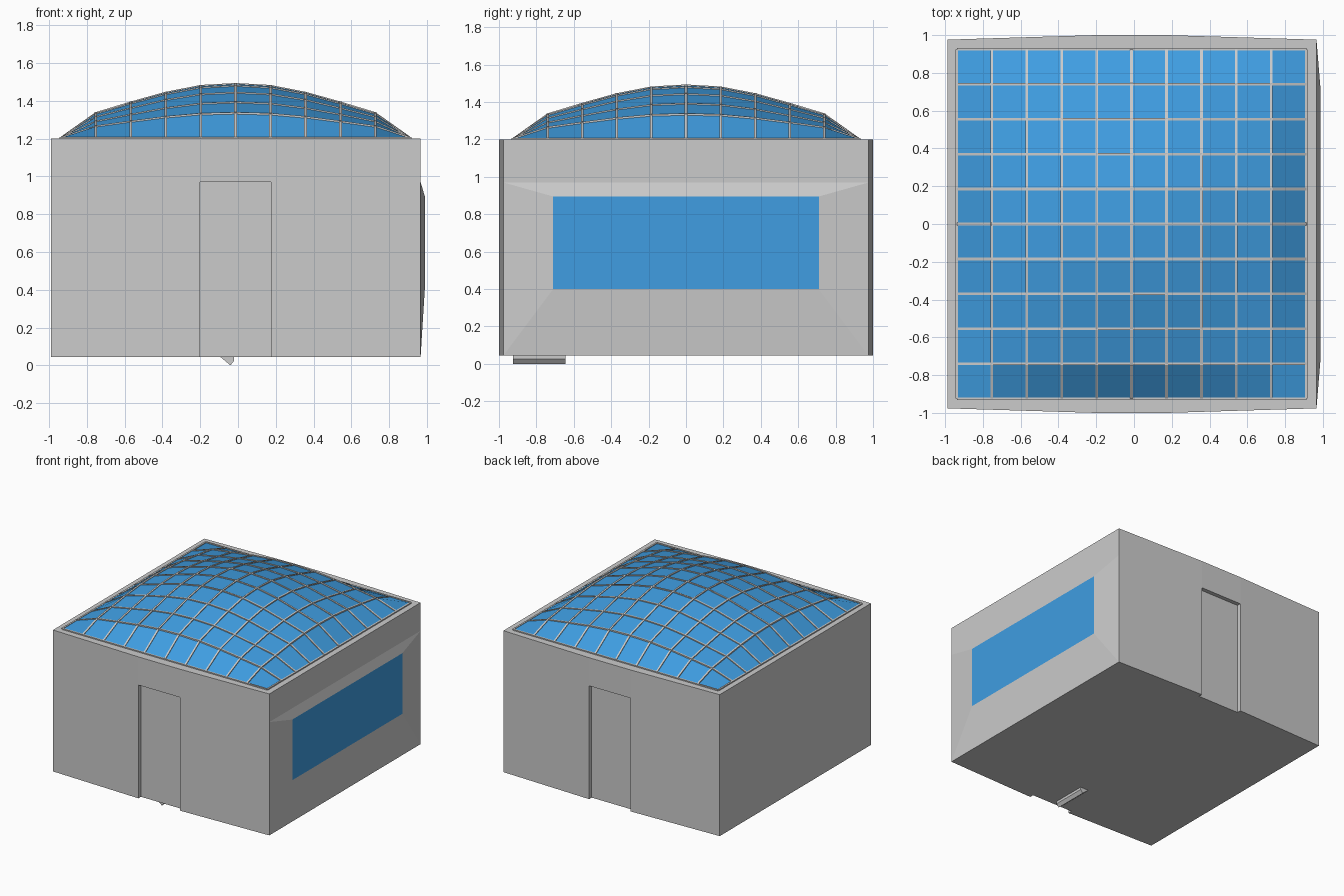
import bpy, bmesh

if "Cube" in bpy.data.objects:
    bpy.data.objects.remove(bpy.data.objects["Cube"])

BLUE = bpy.data.materials.new("blue_glass")
BLUE.diffuse_color = (0.05, 0.34, 0.76, 1)
BLUE.use_nodes = True
BLUE.node_tree.nodes["Principled BSDF"].inputs["Base Color"].default_value = BLUE.diffuse_color


def make(name, verts, faces, mat=None):
    mesh = bpy.data.meshes.new(name)
    mesh.from_pydata(verts, [], faces)
    bm = bmesh.new()
    bm.from_mesh(mesh)
    bmesh.ops.recalc_face_normals(bm, faces=bm.faces)
    bm.to_mesh(mesh)
    bm.free()
    obj = bpy.data.objects.new(name, mesh)
    bpy.context.collection.objects.link(obj)
    if mat:
        mesh.materials.append(mat)
    return obj


def prism(name, bottom, top):
    n = len(bottom)
    faces = [tuple(range(n)), tuple(range(n, 2 * n))]
    faces += [(i, (i + 1) % n, n + (i + 1) % n, n + i) for i in range(n)]
    return make(name, bottom + top, faces)


# Walls: a block whose front and back bow out slightly at the doors
X0, X1, Z0, Z1 = -0.988, 0.966, 0.045, 1.2
half = [(X0, -0.976), (-0.2, -1), (0.175, -1), (X1, -0.976)]
outline = half + [(x, -y) for x, y in reversed(half)]
walls = prism("walls", [(x, y, Z0) for x, y in outline],
              [(x, y, Z1) for x, y in outline])

# Shallow door recesses in front and back
for name, s in (("front", -1), ("back", 1)):
    rect = [(-0.2, s * 0.967), (0.175, s * 0.967), (0.175, s * 1.1), (-0.2, s * 1.1)]
    cutter = prism(name + "_door_cutter", [(x, y, -0.1) for x, y in rect],
                   [(x, y, 0.97) for x, y in rect])
    cutter.hide_render = True
    cutter.hide_set(True)
    mod = walls.modifiers.new(name + "_door", "BOOLEAN")
    mod.operation = "DIFFERENCE"
    mod.solver = "EXACT"
    mod.object = cutter

# Right-hand window: sloped surround and flat pane
def ring(x, y, lo, hi):
    return [(x, -y, lo), (x, y, lo), (x, y, hi), (x, -y, hi)]

pane = ring(0.988, 0.71, 0.4, 0.895)
make("window_surround", ring(X1, 0.976, Z0, 0.97) + pane,
     [(i, (i + 1) % 4, 4 + (i + 1) % 4, 4 + i) for i in range(4)])
make("window_pane", pane, [(0, 1, 2, 3)], BLUE)

# Small wedge foot under the floor
section = [(-0.1, 0.05), (-0.04, 0.0), (-0.02, 0.025), (-0.02, 0.05)]
prism("wedge_foot", [(x, -0.925, z) for x, z in section],
      [(x, -0.645, z) for x, z in section])

# Domed glass roof: 10 x 10 panes
N, STEP, CX = 10, 0.185, -0.013
rise = [0.54, 0.52, 0.452, 0.354, 0.248, 0.0]


def roof_point(i, j):
    z = rise[abs(i - 5)] * rise[abs(j - 5)] * 0.285 / 0.54 ** 2
    return (CX + (i - 5) * STEP, (j - 5) * STEP, 1.203 + z)


make("roof_glass", [roof_point(i, j) for j in range(N + 1) for i in range(N + 1)],
     [(a, a + 1, a + N + 2, a + N + 1)
      for j in range(N) for i in range(N) for a in [j * (N + 1) + i]], BLUE)


# Roof bars: rectangular strips along every grid line
def bar(name, points, along_x):
    w, h = 0.007, 0.006
    verts = []
    for x, y, z in points:
        for s, t in ((-w, -h), (w, -h), (w, h), (-w, h)):
            verts.append((x, y + s, z + t) if along_x else (x + s, y, z + t))
    n = len(points)
    faces = [(0, 1, 2, 3), tuple(range(4 * n - 4, 4 * n))]
    for k in range(n - 1):
        for i in range(4):
            a, b = 4 * k + i, 4 * k + (i + 1) % 4
            faces.append((a, b, b + 4, a + 4))
    make(name, verts, faces)


for k in range(N + 1):
    bar(f"roof_bar_across_{k}", [roof_point(i, k) for i in range(N + 1)], True)
    bar(f"roof_bar_along_{k}", [roof_point(k, j) for j in range(N + 1)], False)
